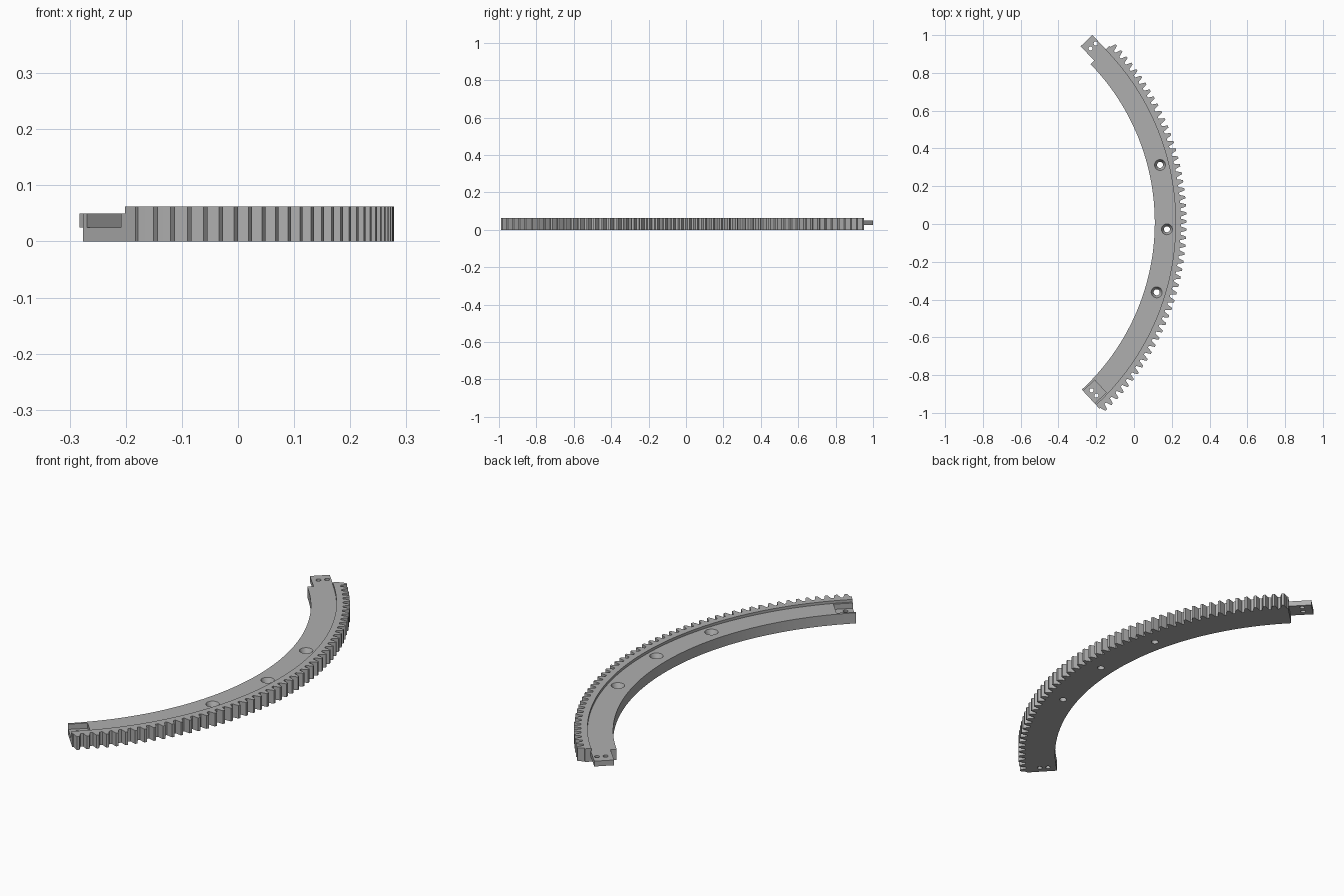
import bpy
import bmesh
from math import radians, cos, sin
from mathutils import Matrix, Vector

if "Cube" in bpy.data.objects:
    bpy.data.objects.remove(bpy.data.objects["Cube"], do_unlink=True)

# Main dimensions: an arc segment around a far centre
CENTRE = Vector((-1.095, 0.0075, 0))
START, END = -47.2, 44.1
R_IN, R_STEP, R_ROOT, R_TIP = 1.205, 1.315, 1.343, 1.373
Z_PLATE, Z_RING, Z_HALF = 0.05, 0.0625, 0.025
TEETH = 51

grey = bpy.data.materials.new("plain grey")
grey.use_nodes = True
COLOUR = (0.43, 0.43, 0.43, 1)
grey.diffuse_color = COLOUR
for node in grey.node_tree.nodes:
    if node.type == "BSDF_PRINCIPLED":
        node.inputs["Base Color"].default_value = COLOUR


def finish(name, bm):
    bmesh.ops.recalc_face_normals(bm, faces=bm.faces)
    mesh = bpy.data.meshes.new(name)
    bm.to_mesh(mesh)
    bm.free()
    mesh.materials.append(grey)
    obj = bpy.data.objects.new(name, mesh)
    bpy.context.collection.objects.link(obj)
    return obj


def frame(angle):
    """Local axes: x is radial, y is tangential."""
    return Matrix.Translation(CENTRE) @ Matrix.Rotation(radians(angle), 4, "Z")


def band(name, r_inner, outline, height):
    """Arc band whose outer edge follows (angle, radius) pairs."""
    bm = bmesh.new()
    rows = []
    for angle, r_outer in outline:
        a = radians(angle)
        rows.append([bm.verts.new(CENTRE + Vector((r * cos(a), r * sin(a), z)))
                     for r, z in ((r_inner, 0), (r_outer, 0),
                                  (r_outer, height), (r_inner, height))])
    for p, q in zip(rows, rows[1:]):
        for i in range(4):
            j = (i + 1) % 4
            bm.faces.new((p[i], p[j], q[j], q[i]))
    bm.faces.new(rows[0])
    bm.faces.new(rows[-1])
    return finish(name, bm)


def block(name, angle, u, t, z):
    """Box spanning radial u, tangential t and height z."""
    bm = bmesh.new()
    bmesh.ops.create_cube(bm, size=1)
    for v in bm.verts:
        v.co = Vector([lo + (c + 0.5) * (hi - lo)
                       for c, (lo, hi) in zip(v.co, (u, t, z))])
    bm.transform(frame(angle))
    return finish(name, bm)


def drill(angle, u, t, r_low, r_high, z_low, z_high):
    bm = bmesh.new()
    bmesh.ops.create_cone(bm, cap_ends=True, segments=32, radius1=r_low,
                          radius2=r_high, depth=z_high - z_low)
    bm.transform(frame(angle) @ Matrix.Translation((u, t, (z_low + z_high) / 2)))
    return finish("hole_cutter", bm)


def cut(obj, cutter):
    cutter.hide_render = True
    mod = obj.modifiers.new("cut", "BOOLEAN")
    mod.operation = "DIFFERENCE"
    mod.solver = "EXACT"
    mod.object = cutter
    bpy.context.view_layer.objects.active = obj
    bpy.ops.object.modifier_apply(modifier=mod.name)
    bpy.data.objects.remove(cutter, do_unlink=True)


# Lower mounting plate
steps = 72
plate = band("mounting_plate", R_IN,
             [(START + (END - START) * i / steps, R_STEP + 0.001)
              for i in range(steps + 1)], Z_PLATE)

# Raised toothed rim
R_MID = (R_ROOT + R_TIP) / 2
tooth = ((0, R_ROOT), (0.14, R_ROOT), (0.25, R_MID), (0.37, R_TIP),
         (0.63, R_TIP), (0.75, R_MID), (0.86, R_ROOT))
pitch = (END - START) / TEETH
outline = [(START + (n + f) * pitch, r) for n in range(TEETH) for f, r in tooth]
rim = band("toothed_rim", R_STEP, outline + [(END, R_ROOT)], Z_RING)

# Joint socket at one end, with its two pin holes
cut(plate, block("socket_cutter", START, (1.215, 1.305), (-0.03, 0.084),
                 (Z_HALF, 0.1)))
for u in (1.243, 1.281):
    cut(plate, drill(START, u, 0.035, 0.011, 0.011, -0.05, 0.1))

# Countersunk screw holes
for angle in (-16.9, -1.6, 13.9):
    cut(plate, drill(angle, 1.27, 0, 0.016, 0.016, -0.05, 0.1))
    cut(plate, drill(angle, 1.27, 0, 0.016, 0.0295, 0.022, Z_PLATE + 0.001))

# Joint tab at the other end, with matching pin holes
TAB = 43.7
tab = block("joint_tab", TAB, (1.232, 1.318), (-0.005, 0.1134),
            (Z_HALF, Z_PLATE))
for u in (1.262, 1.3):
    cut(tab, drill(TAB, u, 0.069, 0.011, 0.011, -0.05, 0.1))

# Smooth the round walls, keep the edges crisp
for obj in (plate, rim, tab):
    bpy.ops.object.select_all(action="DESELECT")
    obj.select_set(True)
    bpy.context.view_layer.objects.active = obj
    bpy.ops.object.shade_smooth_by_angle(angle=radians(15))
